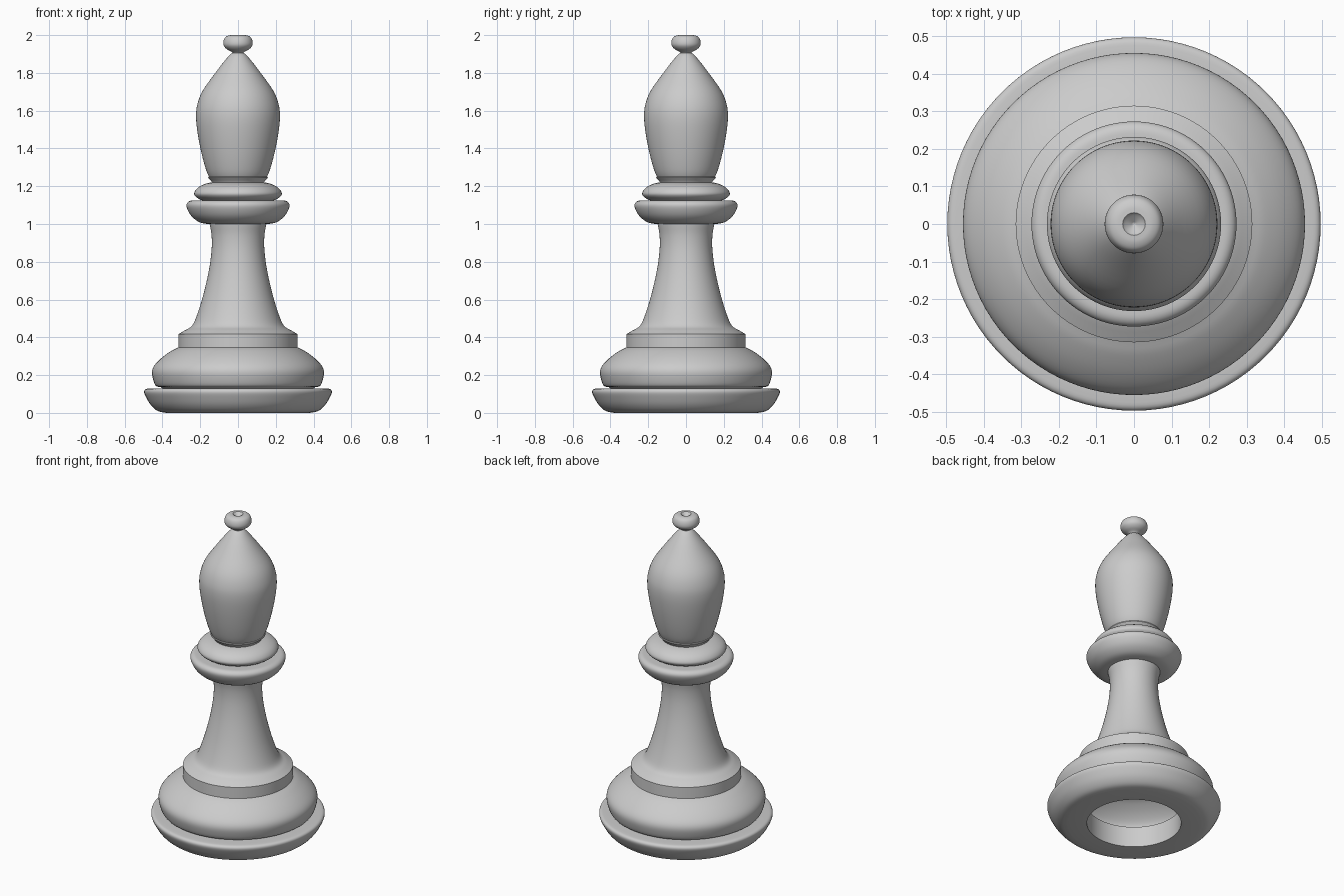
import bpy, bmesh, math
from mathutils import Vector

if "Cube" in bpy.data.objects:
    bpy.data.objects.remove(bpy.data.objects["Cube"])

SIDES = 96


def smooth_run(pts, steps=4):
    """Catmull-Rom curve through a short list of (radius, height) points."""
    p = [Vector(q) for q in pts]
    if len(p) < 3:
        return p
    p = [2 * p[0] - p[1]] + p + [2 * p[-1] - p[-2]]
    out = []
    for a, b, c, d in zip(p, p[1:], p[2:], p[3:]):
        for i in range(steps):
            t = i / steps
            out.append(0.5 * (2 * b + (c - a) * t + (2 * a - 5 * b + 4 * c - d) * t * t
                              + (3 * b - a - 3 * c + d) * t ** 3))
    return out + [p[-2]]


def lathe(name, *runs, closed=False):
    """Spin smooth runs, joined at sharp corners, around the z axis."""
    prof = []
    for run in runs:
        for q in smooth_run(run):
            if not prof or (q - prof[-1]).length > 1e-5:
                prof.append(q)
    if closed:
        prof.append(prof[0])
    bm = bmesh.new()
    verts = [bm.verts.new((max(q.x, 0), 0, q.y)) for q in prof]
    edges = [bm.edges.new(e) for e in zip(verts, verts[1:])]
    bmesh.ops.spin(bm, geom=verts + edges, axis=(0, 0, 1), cent=(0, 0, 0),
                   angle=2 * math.pi, steps=SIDES, use_duplicate=False)
    bmesh.ops.remove_doubles(bm, verts=bm.verts[:], dist=1e-5)
    bmesh.ops.recalc_face_normals(bm, faces=bm.faces[:])
    # open shells: make sure the outermost face points outward
    f = max(bm.faces, key=lambda f: f.calc_center_median().xy.length)
    if f.normal.xy.dot(f.calc_center_median().xy) < 0:
        bmesh.ops.reverse_faces(bm, faces=bm.faces[:])
    me = bpy.data.meshes.new(name)
    bm.to_mesh(me)
    bm.free()
    ob = bpy.data.objects.new(name, me)
    bpy.context.collection.objects.link(ob)
    bpy.ops.object.select_all(action='DESELECT')
    ob.select_set(True)
    bpy.context.view_layer.objects.active = ob
    bpy.ops.object.shade_smooth_by_angle(angle=math.radians(35))
    return ob


# foot ring, open in the middle
lathe("foot_ring",
      [(.27, 0), (.38, 0)],
      [(.38, 0), (.425, .01), (.46, .04), (.485, .08), (.497, .11), (.488, .126), (.46, .13)],
      [(.46, .13), (.27, .13)], closed=True)

# rounded base, band and flared stem as one hollow shell
lathe("base_and_stem",
      [(.40, .13), (.41, .137)],
      [(.41, .137), (.435, .143), (.45, .18), (.455, .22), (.44, .255), (.40, .295),
       (.35, .33), (.315, .347)],
      [(.315, .347), (.315, .417)],
      [(.315, .417), (.28, .438), (.245, .46), (.22, .51), (.185, .62), (.155, .75), (.14, .86),
       (.14, .94), (.15, 1.0), (.15, 1.02)])

# lower and upper collars
lathe("lower_collar",
      [(.13, 1.0), (.16, 1.0), (.205, 1.01), (.245, 1.04), (.268, 1.078), (.272, 1.105),
       (.255, 1.122), (.22, 1.125), (.14, 1.125)])
lathe("upper_collar",
      [(.17, 1.12), (.195, 1.127), (.222, 1.143), (.232, 1.163), (.215, 1.19),
       (.18, 1.21), (.14, 1.22), (.11, 1.22)])

# thin neck flange
lathe("neck_flange",
      [(.135, 1.215), (.142, 1.227), (.158, 1.245)],
      [(.158, 1.245), (.154, 1.251), (.13, 1.248)])

# teardrop head
lathe("head",
      [(.14, 1.235), (.153, 1.25), (.17, 1.29), (.192, 1.37), (.212, 1.47), (.222, 1.56), (.216, 1.63),
       (.187, 1.705), (.12, 1.80), (.07, 1.865), (.035, 1.902), (.0, 1.915)])

# finial knob with a small dimple on top
lathe("finial",
      [(.025, 1.90), (.035, 1.912), (.06, 1.926), (.076, 1.945), (.077, 1.967), (.068, 1.988),
       (.05, 1.998), (.03, 2.0)],
      [(.03, 2.0), (.022, 1.992), (0, 1.975)])
